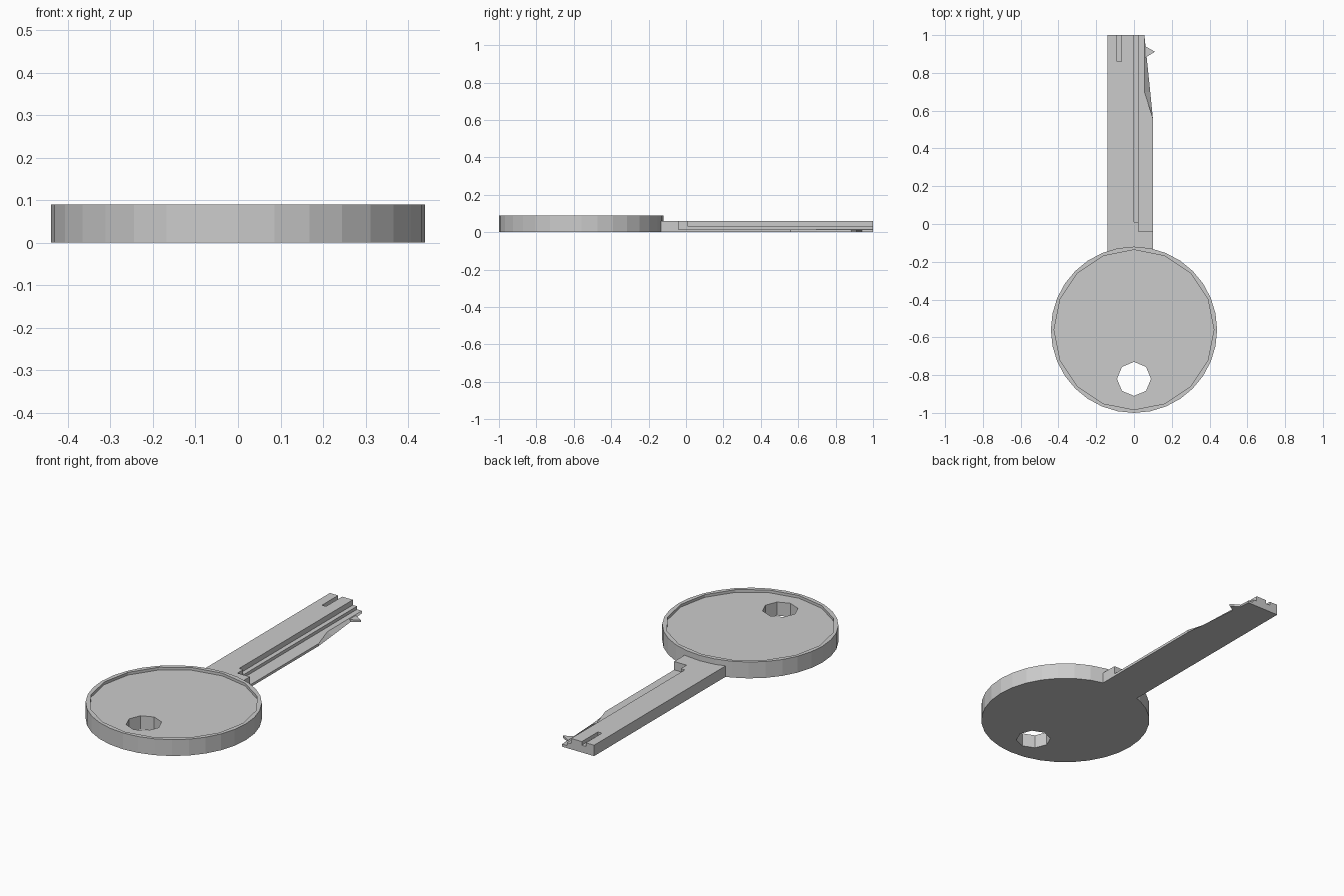
import bpy, bmesh, math

if "Cube" in bpy.data.objects:
    bpy.data.objects.remove(bpy.data.objects["Cube"])

BOW = (0.0, -0.56)


def prism(name, bottom, z0, z1, top=None):
    """Solid between a bottom outline and a matching top outline."""
    bm = bmesh.new()
    low = [bm.verts.new((x, y, z0)) for x, y in bottom]
    high = [bm.verts.new((x, y, z1)) for x, y in (top or bottom)]
    bm.faces.new(low[::-1])
    bm.faces.new(high)
    n = len(low)
    for i in range(n):
        j = (i + 1) % n
        bm.faces.new((low[i], low[j], high[j], high[i]))
    bmesh.ops.recalc_face_normals(bm, faces=bm.faces)
    mesh = bpy.data.meshes.new(name)
    bm.to_mesh(mesh)
    bm.free()
    obj = bpy.data.objects.new(name, mesh)
    bpy.context.collection.objects.link(obj)
    return obj


def ring(cx, cy, r, n):
    return [(cx + r * math.cos(2 * math.pi * i / n),
             cy + r * math.sin(2 * math.pi * i / n)) for i in range(n)]


def rect(x0, x1, y0, y1):
    return [(x0, y0), (x1, y0), (x1, y1), (x0, y1)]


def cut(obj, cutter):
    cutter.hide_render = True
    mod = obj.modifiers.new("cut", 'BOOLEAN')
    mod.operation = 'DIFFERENCE'
    mod.solver = 'EXACT'
    mod.object = cutter
    bpy.context.view_layer.objects.active = obj
    bpy.ops.object.modifier_apply(modifier=mod.name)
    bpy.data.objects.remove(cutter)


# Round bow with a shallow recess and an octagonal ring hole
bow = prism("bow", ring(*BOW, 0.44, 32), 0, 0.09)
cut(bow, prism("recess_cutter", ring(*BOW, 0.423, 16), 0.075, 0.2))
cut(bow, prism("hole_cutter", ring(0, -0.82, 0.09, 8), -0.1, 0.2))

# Shank with shoulder, stepped side and short slot at the tip
shank = prism("shank", [(-0.14, -0.15), (0.1, -0.15), (0.1, -0.04),
                        (0.025, -0.04), (0.025, 1), (-0.14, 1)], 0, 0.06)
cut(shank, prism("step_cutter", rect(0, 0.2, 0.01, 1.1), 0.031, 0.2))
cut(shank, prism("slot_cutter", rect(-0.09, -0.065, 0.86, 1.1), 0.04, 0.2))

# Thin cutting edge, its outer side bevelled towards the tip
prism("cutting_edge",
      [(0.025, -0.04), (0.1, -0.04), (0.1, 0.56), (0.086, 0.7), (0.055, 1), (0.025, 1)],
      0, 0.014,
      [(0.025, -0.04), (0.1, -0.04), (0.1, 0.56), (0.055, 0.7), (0.055, 1), (0.025, 1)])

# Small pointed tooth near the tip
prism("tooth", [(0.058, 0.88), (0.111, 0.912), (0.058, 0.942)], 0, 0.012)
